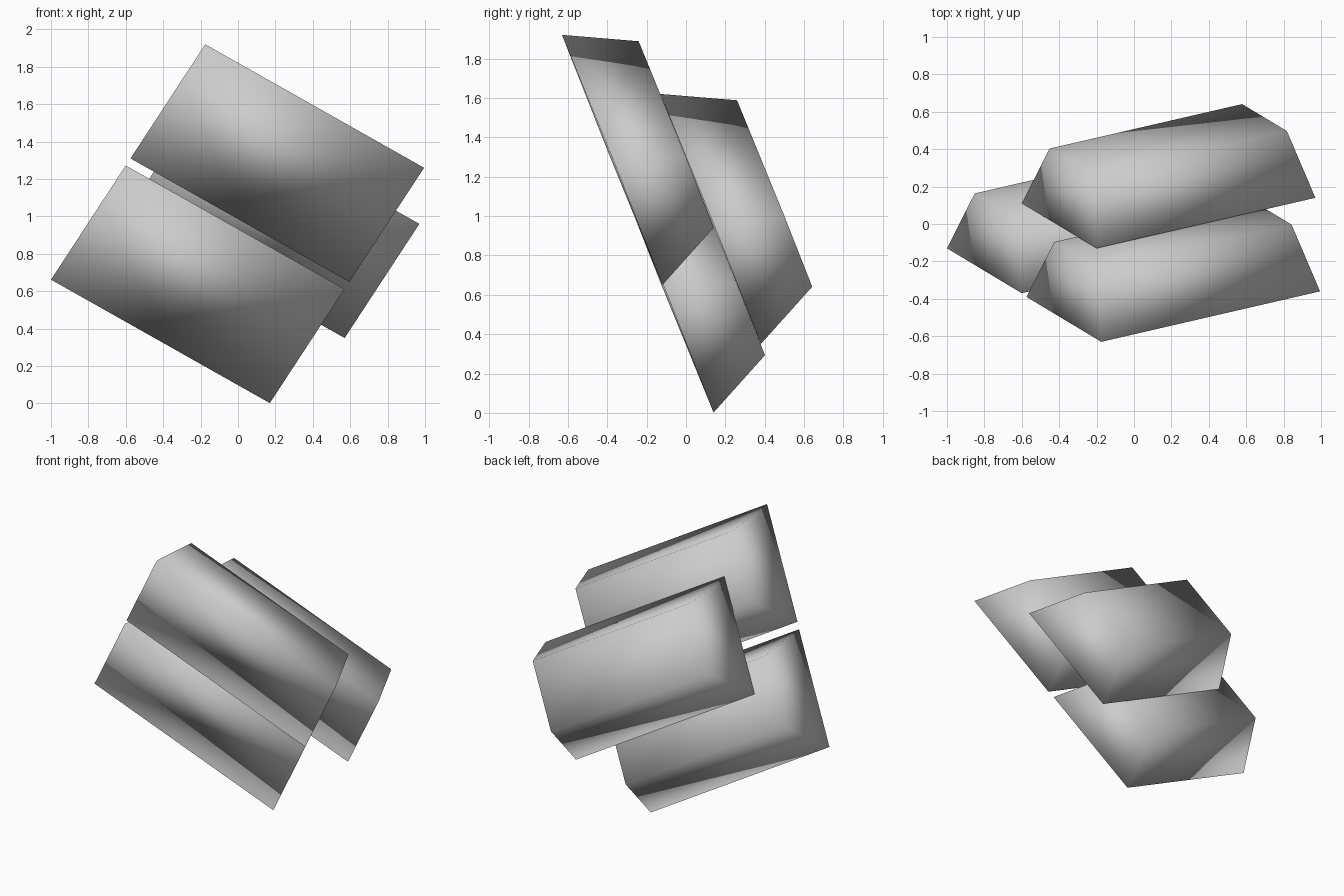
import bpy
import bmesh
from mathutils import Matrix, Vector

cube = bpy.data.objects.get("Cube")
if cube:
    bpy.data.objects.remove(cube, do_unlink=True)

# Plain grey for every bar
grey = bpy.data.materials.new("plain_grey")
grey.use_nodes = True
colour = (0.6, 0.6, 0.6, 1)
grey.diffuse_color = colour
grey.node_tree.nodes["Principled BSDF"].inputs["Base Color"].default_value = colour

# Shared tilt: long edge, short edge and thickness direction of the bars
long_edge = Vector((1.17, 0.27, -0.66))
short_edge = Vector((-0.40, 0.24, -0.61))
u = long_edge.normalized()
n = long_edge.cross(short_edge).normalized()
v = n.cross(u)
tilt = Matrix((u, v, n)).transposed().to_4x4()
LENGTH, WIDTH, THICKNESS = long_edge.length, short_edge.length, 0.35


def tapered_bar(name, corner):
    """Ingot whose wide face has its upper left corner at the given point."""
    bm = bmesh.new()
    bmesh.ops.create_cube(bm, size=1)
    for vert in bm.verts:
        far = vert.co.z > 0
        vert.co.x *= LENGTH * (0.88 if far else 1)
        vert.co.y *= WIDTH * (0.6 if far else 1)
        vert.co.z = THICKNESS if far else 0
    mesh = bpy.data.meshes.new(name)
    bm.to_mesh(mesh)
    bm.free()
    mesh.materials.append(grey)
    mesh.shade_smooth()
    bar = bpy.data.objects.new(name, mesh)
    centre = Vector(corner) + (long_edge + short_edge) / 2
    bar.matrix_world = Matrix.Translation(centre) @ tilt
    bpy.context.collection.objects.link(bar)


# Three bars: two in front, one behind
tapered_bar("upper_front_bar", (-0.175, -0.63, 1.92))
tapered_bar("lower_front_bar", (-0.60, -0.37, 1.272))
tapered_bar("back_bar", (-0.20, -0.13, 1.62))
